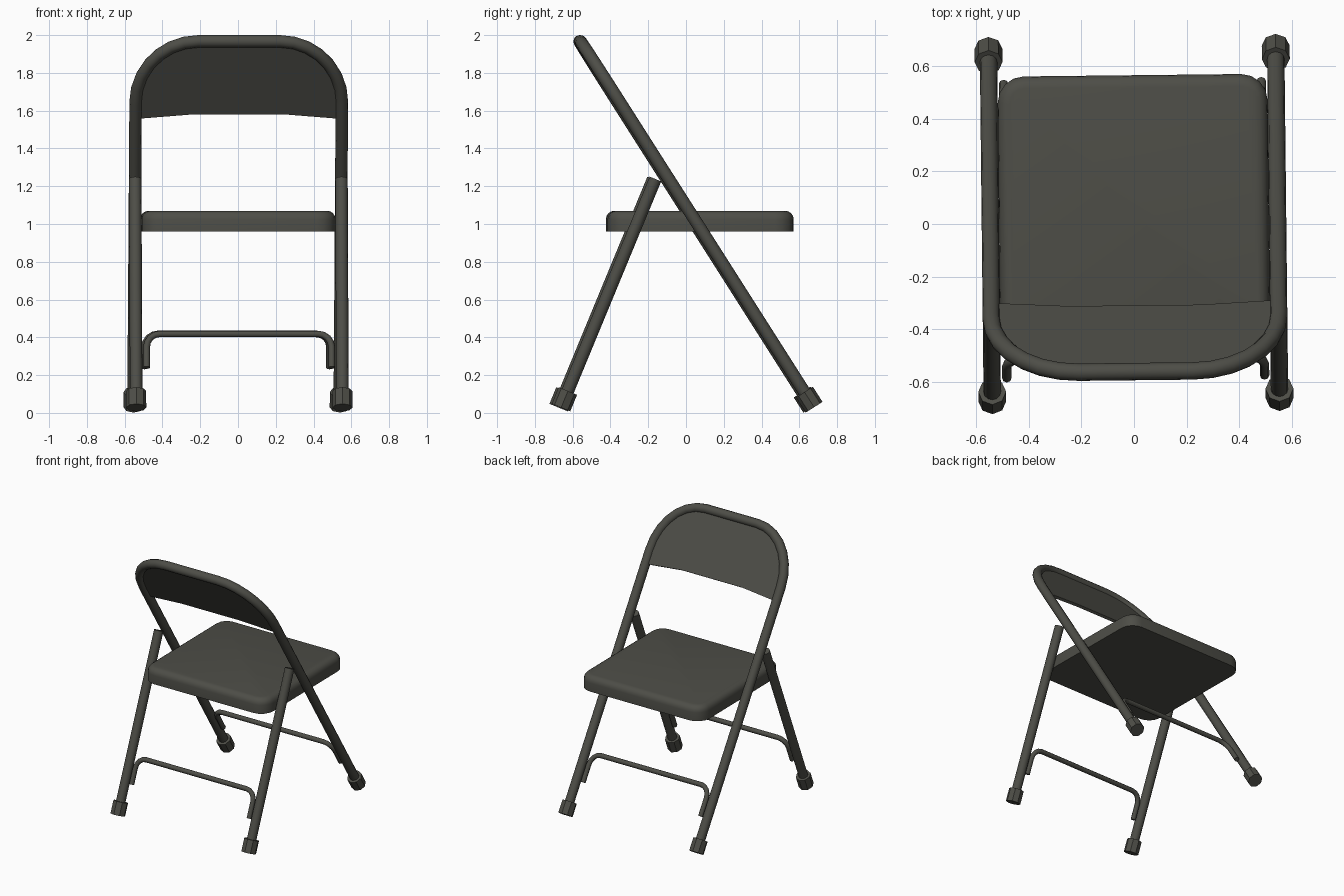
import bpy, bmesh
from math import sin, cos, pi
from mathutils import Vector, Matrix

cube = bpy.data.objects.get("Cube")
if cube:
    bpy.data.objects.remove(cube, do_unlink=True)

paint = bpy.data.materials.new("dark olive grey paint")
paint.use_nodes = True
paint.diffuse_color = (0.075, 0.075, 0.063, 1)
paint.node_tree.nodes["Principled BSDF"].inputs["Base Color"].default_value = paint.diffuse_color

# The whole chair stands turned very slightly about the vertical
TURN = Matrix.Rotation(0.011, 4, 'Z')
X = 0.546
TUBE = 0.033

# Tilted leg lines in the side plane: (foot, top) as (y, z)
FRAME = ((0.672, 0.03), (-0.561, 1.967))
REAR = ((-0.668, 0.028), (-0.168, 1.238))


def on_line(line, x, z):
    (y0, z0), (y1, z1) = line
    return Vector((x, y0 + (y1 - y0) * (z - z0) / (z1 - z0), z))


def finish(obj, angle):
    obj.data.transform(TURN)
    obj.data.materials.clear()
    obj.data.materials.append(paint)
    bpy.ops.object.select_all(action='DESELECT')
    obj.select_set(True)
    bpy.context.view_layer.objects.active = obj
    bpy.ops.object.shade_smooth_by_angle(angle=angle)


def tube(name, points, radius, resolution=4, angle=0.7):
    curve = bpy.data.curves.new(name, 'CURVE')
    curve.dimensions = '3D'
    curve.bevel_depth = radius
    curve.bevel_resolution = resolution
    curve.use_fill_caps = True
    spline = curve.splines.new('POLY')
    spline.points.add(len(points) - 1)
    for p, co in zip(spline.points, points):
        p.co = (*co, 1)
    obj = bpy.data.objects.new(name, curve)
    bpy.context.collection.objects.link(obj)
    bpy.ops.object.select_all(action='DESELECT')
    obj.select_set(True)
    bpy.context.view_layer.objects.active = obj
    bpy.ops.object.convert(target='MESH')
    finish(bpy.context.view_layer.objects.active, angle)


def mesh_object(name, bm, angle):
    bmesh.ops.recalc_face_normals(bm, faces=bm.faces)
    mesh = bpy.data.meshes.new(name)
    bm.to_mesh(mesh)
    bm.free()
    obj = bpy.data.objects.new(name, mesh)
    bpy.context.collection.objects.link(obj)
    finish(obj, angle)


def arch(half_width, top, rx, rz, steps):
    """Right-to-left rounded arch as (x, z) pairs."""
    side = [(half_width - rx + rx * cos(a), top - rz + rz * sin(a))
            for a in (i * pi / 2 / steps for i in range(steps + 1))]
    return side + [(-x, z) for x, z in reversed(side)]


# Front legs and backrest hoop in one bent tube
hoop = arch(X, FRAME[1][1], 0.33, 0.32, 7)
foot_z = FRAME[0][1] + 0.02
path = [(X, foot_z)] + hoop + [(-X, foot_z)]
tube("main_frame", [on_line(FRAME, x, z) for x, z in path], TUBE)

# Rear legs
for side, sx in (("left", 1), ("right", -1)):
    tube(f"rear_leg_{side}",
         [on_line(REAR, sx * X, z) for z in (0.05, REAR[1][1])], TUBE)

# Rubber feet and cross braces on both leg pairs
for pair, line in (("front", FRAME), ("rear", REAR)):
    axis = (on_line(line, 0, 1) - on_line(line, 0, 0)).normalized()
    for side, sx in (("left", 1), ("right", -1)):
        base = on_line(line, sx * X, line[0][1])
        tube(f"{pair}_foot_{side}", [base, base + axis * 0.095], 0.053, 2, 0.5)
    brace = [(0.49, 0.24)] + arch(0.49, 0.418, 0.07, 0.07, 4) + [(-0.49, 0.24)]
    tube(f"{pair}_brace", [on_line(line, x, z) for x, z in brace], 0.018, 2, 0.9)

# Backrest panel filling the hoop, with a shallow arched lower edge
bm = bmesh.new()
outline = hoop + [(-X, 1.565), (-0.5, 1.565), (-0.25, 1.585),
                  (0.25, 1.585), (0.5, 1.565), (X, 1.565)]
direction = on_line(FRAME, 0, 1) - on_line(FRAME, 0, 0)
normal = direction.cross(Vector((1, 0, 0))).normalized()
panel = bm.faces.new([bm.verts.new(on_line(FRAME, x, z) - normal * 0.01)
                      for x, z in outline])
extruded = bmesh.ops.extrude_face_region(bm, geom=[panel], use_keep_orig=True)
bmesh.ops.translate(bm, vec=normal * 0.02,
                    verts=[g for g in extruded["geom"] if isinstance(g, bmesh.types.BMVert)])
mesh_object("backrest_panel", bm, 0.5)

# Seat pan: rounded corners, soft upper rim, flat underside
bm = bmesh.new()
bmesh.ops.create_cube(bm, size=1)
bmesh.ops.scale(bm, vec=(1.026, 0.985, 0.11), verts=bm.verts)
bmesh.ops.translate(bm, vec=(0, 0.073, 1.015), verts=bm.verts)
corners = [e for e in bm.edges if abs(e.verts[0].co.z - e.verts[1].co.z) > 0.05]
bmesh.ops.bevel(bm, geom=corners, offset=0.1, segments=4, profile=0.5, affect='EDGES')
rim = [e for e in bm.edges if all(v.co.z > 1.06 for v in e.verts)]
bmesh.ops.bevel(bm, geom=rim, offset=0.045, segments=4, profile=0.5, affect='EDGES')
mesh_object("seat", bm, 0.7)
